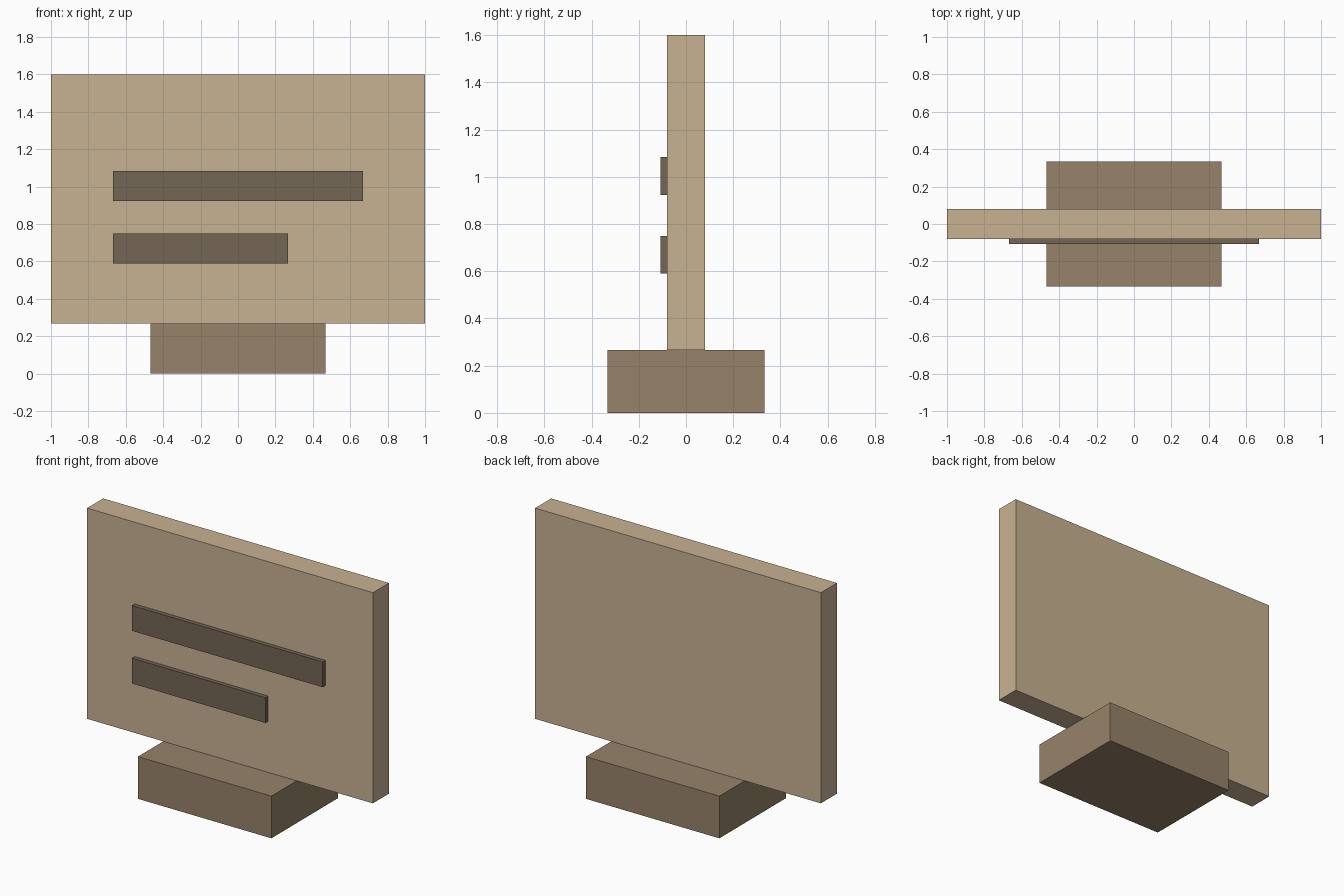
import bpy

if "Cube" in bpy.data.objects:
    bpy.data.objects.remove(bpy.data.objects["Cube"])


def srgb(r, g, b):
    def lin(c):
        c /= 255
        return c / 12.92 if c <= 0.04045 else ((c + 0.055) / 1.055) ** 2.4
    return (lin(r), lin(g), lin(b), 1.0)


def material(name, rgb):
    m = bpy.data.materials.new(name)
    m.diffuse_color = srgb(*rgb)
    m.use_nodes = True
    m.node_tree.nodes["Principled BSDF"].inputs["Base Color"].default_value = m.diffuse_color
    return m


def box(name, lo, hi, mat):
    """Axis-aligned box between two corners."""
    bpy.ops.mesh.primitive_cube_add(size=1, location=[(a + b) / 2 for a, b in zip(lo, hi)])
    ob = bpy.context.object
    ob.name = name
    ob.scale = [b - a for a, b in zip(lo, hi)]
    bpy.ops.object.transform_apply(location=False, rotation=False, scale=True)
    ob.data.materials.append(mat)
    return ob


light_wood = material("light_wood", (200, 178, 146))
mid_wood = material("mid_wood", (151, 131, 106))
dark_wood = material("dark_wood", (115, 102, 85))

# Base block and upright board
box("base", (-0.467, -0.333, 0), (0.467, 0.333, 0.267), mid_wood)
box("board", (-1, -0.08, 0.267), (1, 0.08, 1.6), light_wood)

# Raised bars on the front of the board
for name, right, bottom in (("upper_bar", 0.667, 0.923), ("lower_bar", 0.267, 0.59)):
    box(name, (-0.667, -0.107, bottom), (right, -0.08, bottom + 0.16), dark_wood)
